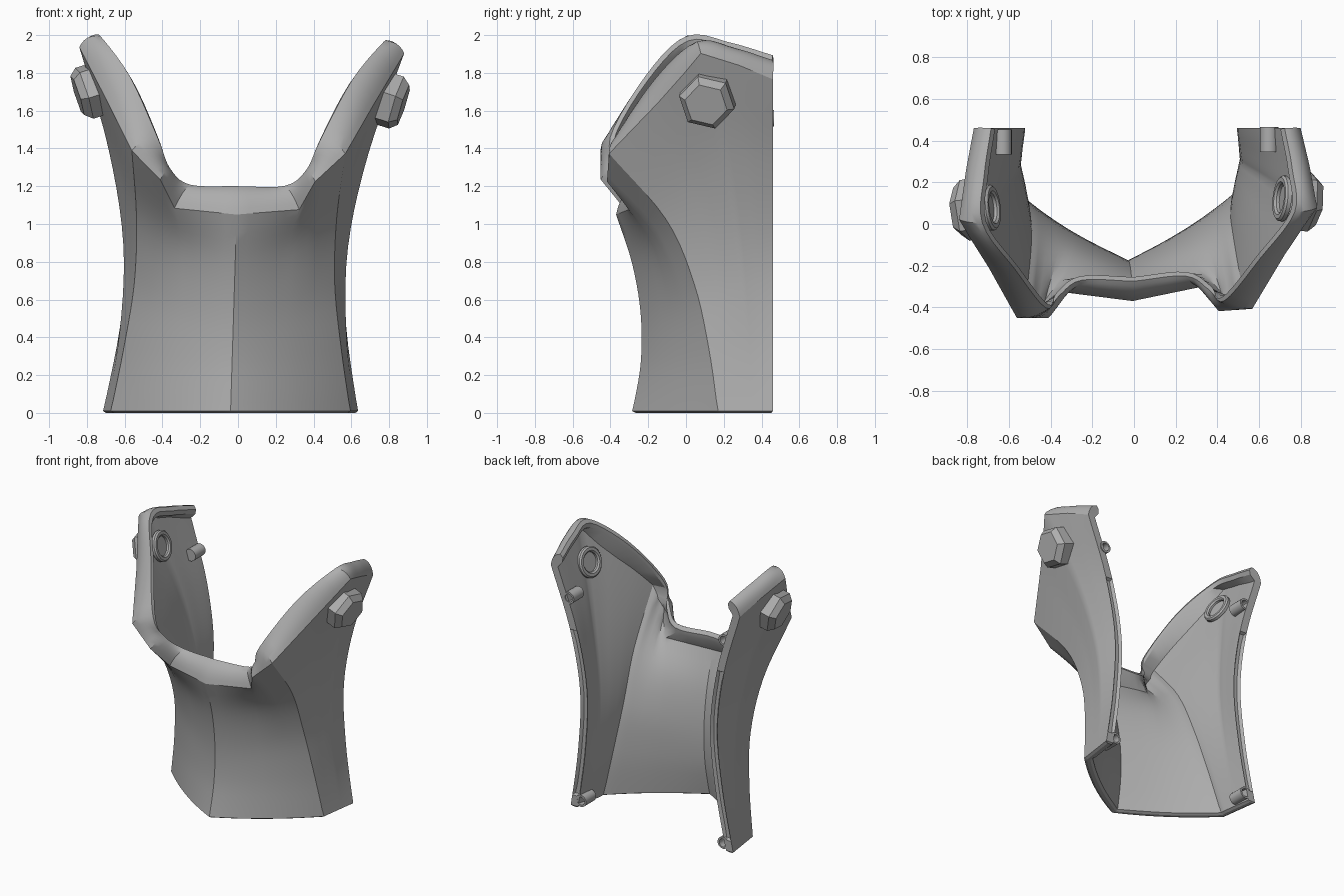
import bpy, bmesh, math
from mathutils import Vector as V, Matrix

cube = bpy.data.objects.get("Cube")
if cube:
    bpy.data.objects.remove(cube)

grey = bpy.data.materials.new("matte grey")
grey.use_nodes = True
grey.diffuse_color = (0.42, 0.42, 0.42, 1)
grey.node_tree.nodes["Principled BSDF"].inputs["Base Color"].default_value = (0.42, 0.42, 0.42, 1)

BACK = 0.46
WALL = 0.06
ROWS, SUBS, RIM = 20, 5, 6


def spline(points, u):
    """Smooth curve through evenly spaced points, u from 0 to 1."""
    n = len(points) - 1
    i = min(int(u * n), n - 1)
    f = u * n - i
    p1, p2 = points[i], points[i + 1]
    p0 = points[i - 1] if i > 0 else p1 * 2 - p2
    p3 = points[i + 2] if i + 2 <= n else p2 * 2 - p1
    return (p1 * 2 + (p2 - p0) * f + (p0 * 2 - p1 * 5 + p2 * 4 - p3) * f ** 2
            + (p1 * 3 - p0 - p2 * 3 + p3) * f ** 3) / 2


def lean(p):
    """The whole piece stands slightly twisted and tilted."""
    turn = max(0, min(1, (BACK - p.y) / 0.5))
    return V((p.x + 0.031 * (p.z - 1.28), p.y + 0.04 * p.x * turn * min(1, p.z),
              p.z - 0.01 * p.x * p.z))


def finish(bm, name, angle=35):
    bmesh.ops.recalc_face_normals(bm, faces=bm.faces)
    mesh = bpy.data.meshes.new(name)
    bm.to_mesh(mesh)
    bm.free()
    mesh.materials.append(grey)
    obj = bpy.data.objects.new(name, mesh)
    bpy.context.collection.objects.link(obj)
    bpy.ops.object.select_all(action="DESELECT")
    obj.select_set(True)
    bpy.context.view_layer.objects.active = obj
    bpy.ops.object.shade_smooth_by_angle(angle=math.radians(angle))


# Vertical profiles: front centre, side ridge and back edge
centre = [V((0, y, z)) for y, z in
          ((-.285, 0), (-.24, .26), (-.24, .525), (-.285, .79), (-.37, 1.05))]
ridge = [V(p) for p in ((.635, .17, 0), (.575, .115, .345), (.53, .03, .69),
                        (.53, -.13, 1.035), (.565, -.43, 1.38))]
edge = [V((x, BACK, z)) for x, z in
        ((.675, 0), (.6, .445), (.57, .89), (.64, 1.335), (.785, 1.78))]

# Rim stations: position round the collar, outer rim edge, rim crest
stations = [(0, (0, -.37, 1.05), (0, -.275, 1.2)),
            (.5, (.33, -.315, 1.08), (.25, -.26, 1.205)),
            (.78, (.41, -.435, 1.23), (.36, -.33, 1.29)),
            (1, (.565, -.43, 1.38), (.43, -.385, 1.45)),
            (1.33, (.71, -.18, 1.65), (.59, -.19, 1.775)),
            (1.6, (.86, .05, 1.92), (.75, .03, 1.98)),
            (1.8, (.825, .27, 1.855), (.74, .25, 1.945)),
            (2, (.785, BACK, 1.78), (.705, BACK, 1.88))]
turns = [s[0] for s in stations]
edges = [V(s[1]) for s in stations]
crests = [V(s[2]) for s in stations]


def wall(t, v):
    if t <= 1:
        p = spline(centre, v).lerp(spline(ridge, v), t)
        return p + V((.4, -1, 0)) * .12 * t * (1 - t) * (1 - v)
    return spline(ridge, v).lerp(spline(edge, v), t - 1)


def half_columns():
    cols, rims = [], []
    n = len(stations) - 1
    for k in range(n * SUBS + 1):
        i = min(k // SUBS, n - 1)
        f = k / SUBS - i
        t = turns[i] + (turns[i + 1] - turns[i]) * f
        shift = edges[i].lerp(edges[i + 1], f) - wall(t, 1)
        power = 4 if t < 1 else 2
        cols.append([wall(t, j / ROWS) + shift * (j / ROWS) ** power
                     for j in range(ROWS + 1)])
        rims.append(spline(crests, k / (n * SUBS)))
    return cols, rims


def flip(p):
    return V((-p.x, p.y, p.z))


# Collar shell: outer wall, rolled rim and inner wall in one closed skin
cols, rims = half_columns()
cols = [[flip(p) for p in c] for c in cols[:0:-1]] + cols
rims = [flip(p) for p in rims[:0:-1]] + rims
last = len(cols) - 1
bm = bmesh.new()
grid = []
for i, col in enumerate(cols):
    a, b = cols[max(i - 3, 0)], cols[min(i + 3, last)]
    normals = []
    for j in range(ROWS + 1):
        across = b[j] - a[j]
        normals.append(V((across.y, -across.x, 0)).normalized())
    top, crest, out = col[-1], rims[i], normals[-1]
    bulge = (top + crest) / 2 + out * .025 + V((0, 0, .04))
    ring = list(col)
    for k in range(1, RIM + 1):
        u = k / RIM
        ring.append(top * (1 - u) ** 2 + bulge * 2 * u * (1 - u) + crest * u * u)
    ring.append(crest - out * .02 - V((0, 0, .025)))
    ring.append(crest - out * .015 - V((0, 0, .06)))
    inner = [p - n * WALL for p, n in zip(col, normals)]
    if i in (0, last):
        for p in inner:
            p.y = BACK
    ring += inner[::-1]
    for p in ring:
        p.z = max(p.z, .01)
    grid.append([bm.verts.new(lean(p)) for p in ring])

for a, b in zip(grid, grid[1:]):
    for j in range(len(a) - 1):
        bm.faces.new((a[j], b[j], b[j + 1], a[j + 1]))
# Bottom strip
bottom = [bm.faces.new((a[0], a[-1], b[-1], b[0])) for a, b in zip(grid, grid[1:])]
# Back edges, strip by strip, closed by a cap at the rim
grooves = []
for ring in (grid[0], grid[-1]):
    for j in range(ROWS):
        face = bm.faces.new((ring[j], ring[j + 1], ring[-2 - j], ring[-1 - j]))
        if 1 <= j < ROWS * .75:
            grooves.append(face)
    bm.faces.new(ring[ROWS:len(ring) - ROWS])
bmesh.ops.recalc_face_normals(bm, faces=bm.faces)
# Joint groove down each back edge and a tongue under the base
bmesh.ops.inset_region(bm, faces=grooves, thickness=.016, depth=-.02)
bmesh.ops.inset_region(bm, faces=bottom, thickness=.018, depth=.01)
finish(bm, "collar_shell", 28)


def frame(origin, axis):
    """Matrix whose local z follows the axis."""
    z = axis.normalized()
    x = V((0, 1, 0)) - z * z.y
    x.normalize()
    y = z.cross(x)
    return Matrix.Translation(origin) @ Matrix((x, y, z)).transposed().to_4x4()


def turned(name, profile, sides, matrix, spin=0, angle=35):
    """Closed solid of revolution from (radius, height) pairs."""
    bm = bmesh.new()
    rings = []
    for r, h in profile:
        rings.append([bm.verts.new(matrix @ V((r * math.cos(q), r * math.sin(q), h)))
                      for q in (spin + math.tau * k / sides for k in range(sides))])
    for a, b in zip(rings, rings[1:]):
        for k in range(sides):
            m = (k + 1) % sides
            bm.faces.new((a[k], a[m], b[m], b[k]))
    bm.faces.new(rings[0][::-1])
    bm.faces.new(rings[-1])
    finish(bm, name, angle)


for side, s in (("left", 1), ("right", -1)):
    # Hexagonal bolt head outside the ear
    axis = V((s * .94, -.1, -.3))
    seat = lean(V((s * .755, .095, 1.69 - s * .012)))
    turned(side + "_bolt", ((.15, -.02), (.15, .075), (.115, .115)), 6,
           frame(seat, axis), math.radians(-12), 15)
    # Raised ring inside the ear
    ring_base = seat - axis.normalized() * (WALL - .015)
    turned(side + "_inner_ring",
           ((.11, 0), (.11, .02), (.1, .03), (.08, .03), (.07, .02), (.07, .005)),
           28, frame(ring_base, -axis))
    # Hollow alignment pegs along the back edge
    for level, x, z in (("upper", .64, 1.57), ("lower", .59, .06)):
        p = lean(V((s * x, .34, z)))
        spot = Matrix.Translation(p) @ Matrix.Rotation(-math.pi / 2, 4, "X")
        turned(side + "_" + level + "_peg",
               ((.044, 0), (.044, .12), (.03, .12), (.03, .04)), 20, spot)
